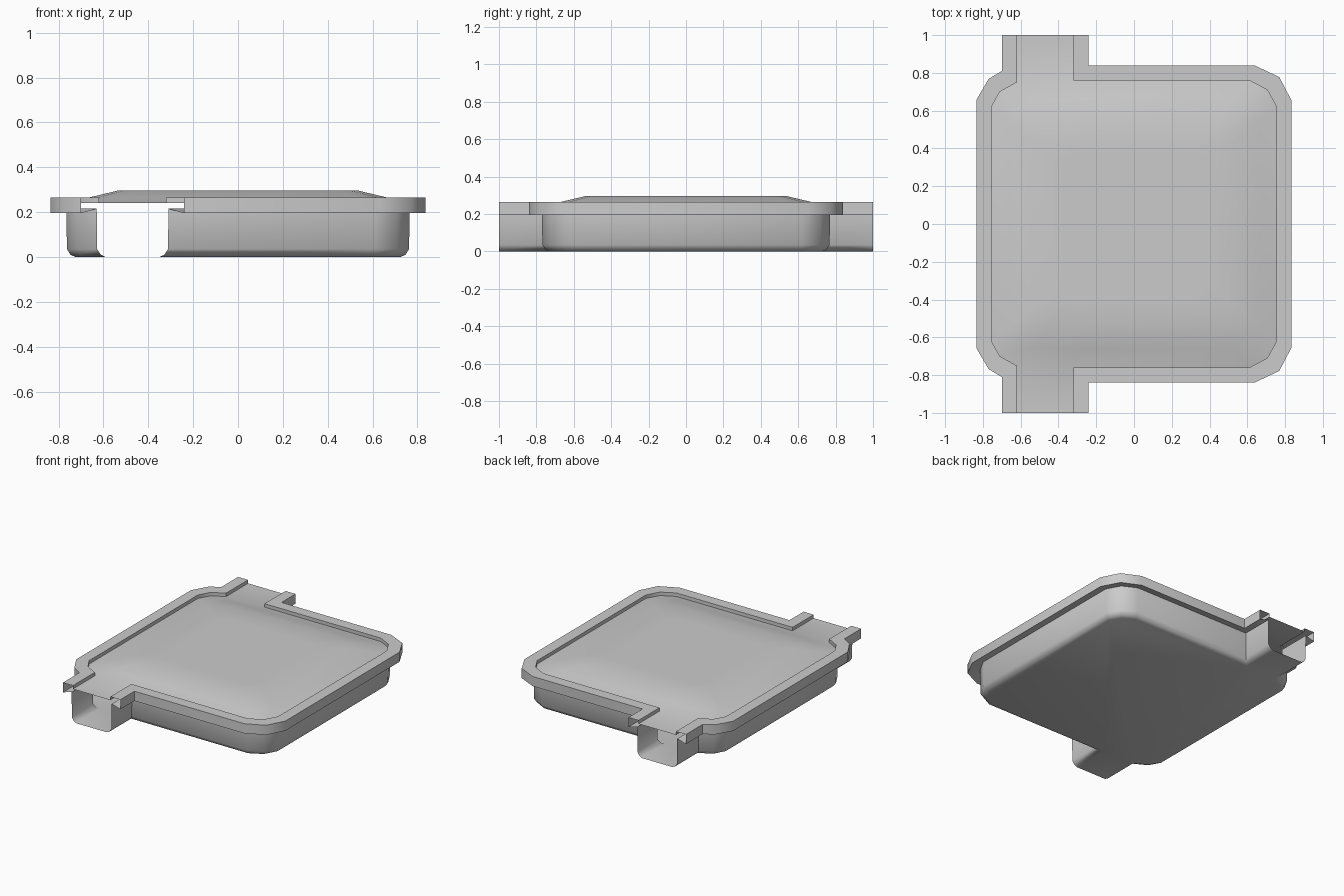
import bpy
import bmesh
import math

cube = bpy.data.objects.get("Cube")
if cube:
    bpy.data.objects.remove(cube, do_unlink=True)

grey = bpy.data.materials.new("light_grey")
grey.use_nodes = True
colour = (0.6, 0.6, 0.6, 1)
grey.diffuse_color = colour
grey.node_tree.nodes["Principled BSDF"].inputs["Base Color"].default_value = colour


def outline(d, channel=True):
    """Plan outline, counter-clockwise, grown outward by d."""
    half = [(0.755 + d, 0.62 + 0.4 * d), (0.705 + 0.8 * d, 0.71 + 0.85 * d),
            (0.61 + 0.35 * d, 0.76 + d), (-0.32 + d, 0.76 + d)]
    if channel:
        half += [(-0.32 + d, 1), (-0.62 - d, 1)]
    half += [(-0.62 - d, 0.75 + 0.75 * d), (-0.71 - 0.75 * d, 0.70 + 0.85 * d),
             (-0.755 - d, 0.62 + 0.45 * d)]
    return half + [(x, -y) for x, y in reversed(half)]


def add_ring(bm, points, z):
    return [bm.verts.new((x, y, z)) for x, y in points]


def bridge(bm, a, b):
    """Join two rings, leaving the channel ends open."""
    n = len(a)
    for i in range(n):
        j = (i + 1) % n
        if abs(a[i].co.y) > 0.99 and abs(a[j].co.y) > 0.99:
            continue
        bm.faces.new((a[i], a[j], b[j], b[i]))


def finish(bm, name, angle):
    mesh = bpy.data.meshes.new(name)
    bm.to_mesh(mesh)
    bm.free()
    mesh.materials.append(grey)
    obj = bpy.data.objects.new(name, mesh)
    bpy.context.collection.objects.link(obj)
    bpy.ops.object.select_all(action='DESELECT')
    obj.select_set(True)
    bpy.context.view_layer.objects.active = obj
    bpy.ops.object.shade_smooth_by_angle(angle=math.radians(angle))


def loft(bm, sections):
    rings = [add_ring(bm, outline(d), z) for d, z in sections]
    for a, b in zip(rings, rings[1:]):
        bridge(bm, a, b)
    return rings


# Raised rim: underside, outer side, top and inner lip
bm = bmesh.new()
loft(bm, [(0.01, 0.215), (0.08, 0.195), (0.08, 0.265), (0, 0.265), (0, 0.24)])
finish(bm, "rim", 40)

# Lower shell with rounded bottom edge and flat floor
bm = bmesh.new()
rings = loft(bm, [(-0.03, 0), (-0.008, 0.01), (0.008, 0.035), (0.01, 0.215)])
bm.faces.new(list(reversed(rings[0])))
finish(bm, "lower_shell", 40)

# Domed top sheet
bm = bmesh.new()
base = outline(0, channel=False)
rings = []
for scale, z in [(1, 0.24), (0.87, 0.267), (0.71, 0.296), (0.5, 0.296)]:
    rings.append(add_ring(bm, [(x * scale, y * scale) for x, y in base], z))
for a, b in zip(rings, rings[1:]):
    bridge(bm, a, b)
bm.faces.new(rings[-1])

# Flat sheets over the two open channels
edge = rings[0]
for inner in [v for v in zip(edge, edge[1:])
              if {round(p.co.x, 2) for p in v} == {-0.32, -0.62}]:
    p, q = inner
    side = math.copysign(1, p.co.y)
    outer = add_ring(bm, [(q.co.x, side), (p.co.x, side)], 0.24)
    bm.faces.new((q, p, outer[1], outer[0]))
finish(bm, "top_sheet", 40)
